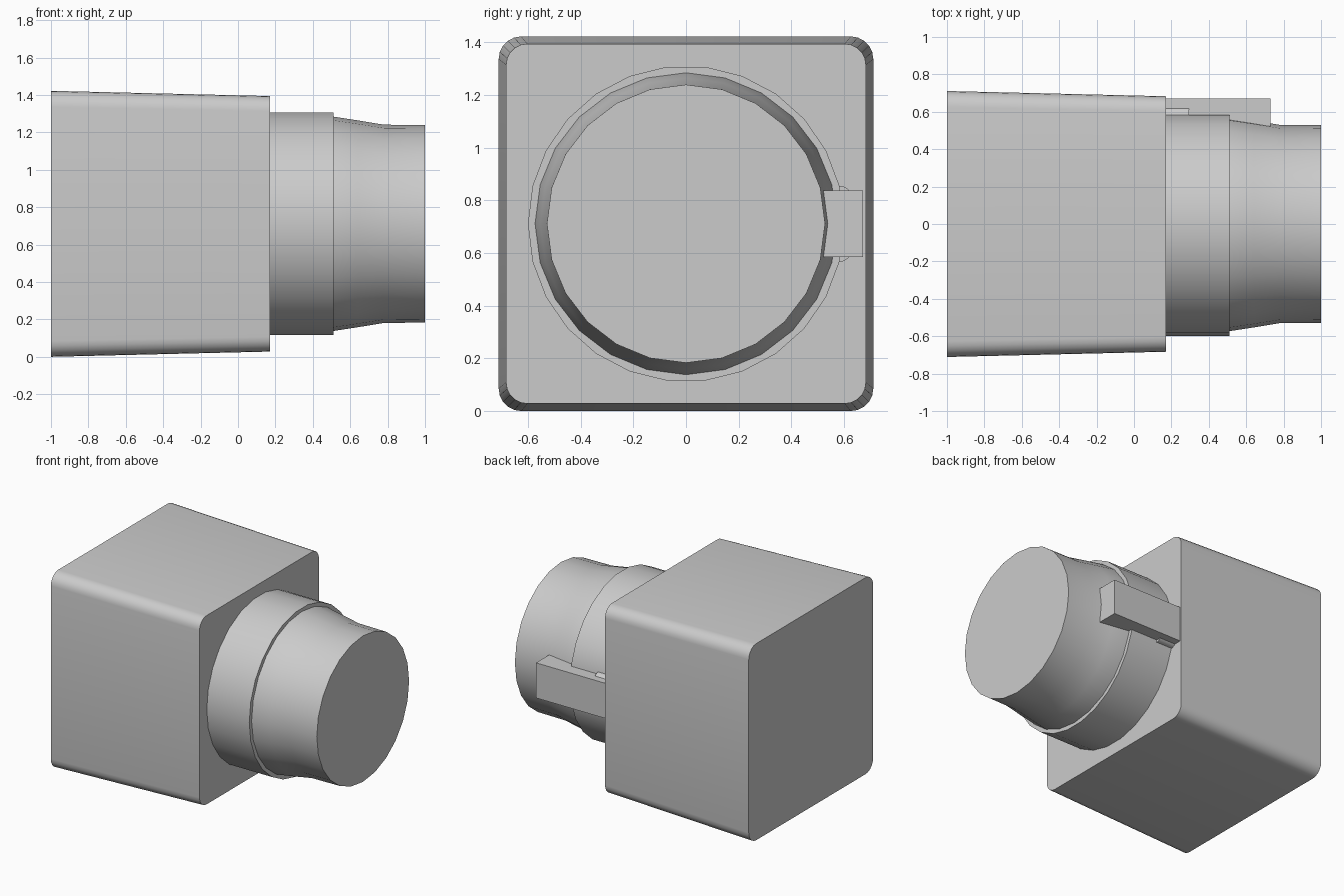
import bpy, bmesh
from math import cos, sin, pi, radians

cube = bpy.data.objects.get("Cube")
if cube:
    bpy.data.objects.remove(cube, do_unlink=True)

CZ = 0.711  # height of the shared centre axis

grey = bpy.data.materials.new("plain grey")
grey.use_nodes = True
grey.diffuse_color = (0.6, 0.6, 0.6, 1)
grey.node_tree.nodes["Principled BSDF"].inputs["Base Color"].default_value = (0.6, 0.6, 0.6, 1)


def loft(name, sections, smooth=True):
    """Skin (x, outline) sections along x and cap both ends; outlines are (y, z) about the axis."""
    bm = bmesh.new()
    rings = [[bm.verts.new((x, y, CZ + z)) for y, z in pts] for x, pts in sections]
    n = len(rings[0])
    for a, b in zip(rings, rings[1:]):
        for i in range(n):
            j = (i + 1) % n
            bm.faces.new((a[i], a[j], b[j], b[i]))
    bm.faces.new(rings[0])
    bm.faces.new(rings[-1])
    bmesh.ops.recalc_face_normals(bm, faces=bm.faces)
    mesh = bpy.data.meshes.new(name)
    bm.to_mesh(mesh)
    bm.free()
    obj = bpy.data.objects.new(name, mesh)
    bpy.context.collection.objects.link(obj)
    mesh.materials.append(grey)
    if smooth:
        bpy.ops.object.select_all(action='DESELECT')
        obj.select_set(True)
        bpy.context.view_layer.objects.active = obj
        bpy.ops.object.shade_smooth_by_angle(angle=radians(30))
    return obj


def rounded_square(half, r, steps=5):
    pts = []
    for k, (sy, sz) in enumerate([(1, 1), (-1, 1), (-1, -1), (1, -1)]):
        for s in range(steps + 1):
            a = (k + s / steps) * pi / 2
            pts.append((sy * (half - r) + r * cos(a), sz * (half - r) + r * sin(a)))
    return pts


def circle(r, n):
    return [(r * cos(2 * pi * i / n), r * sin(2 * pi * i / n)) for i in range(n)]


# Tapered housing with rounded long edges
loft("housing", [(-1, rounded_square(0.711, 0.085)), (0.17, rounded_square(0.683, 0.08))])

# Collar, with a flat where the lever sits
flat_ring = circle(0.6, 26)[1:]
loft("collar", [(0.17, flat_ring), (0.51, flat_ring)])

# Tapering barrel with a flat end
profile = [(0.45, 0.573), (0.51, 0.573), (0.64, 0.553), (0.78, 0.53), (1.0, 0.528)]
loft("barrel", [(x, circle(r, 24)) for x, r in profile])

# Low rounded pad under the lever
half_pad = [(0.55, 0.145), (0.595, 0.143), (0.615, 0.132), (0.629, 0.11)]
pad = half_pad + [(y, -z) for y, z in reversed(half_pad)]
loft("lever_pad", [(0.17, pad), (0.295, pad)])

# Straight lever along the side
bar = [(0.52, -0.127), (0.672, -0.127), (0.672, 0.127), (0.52, 0.127)]
loft("lever", [(0.17, bar), (0.73, bar)], smooth=False)
